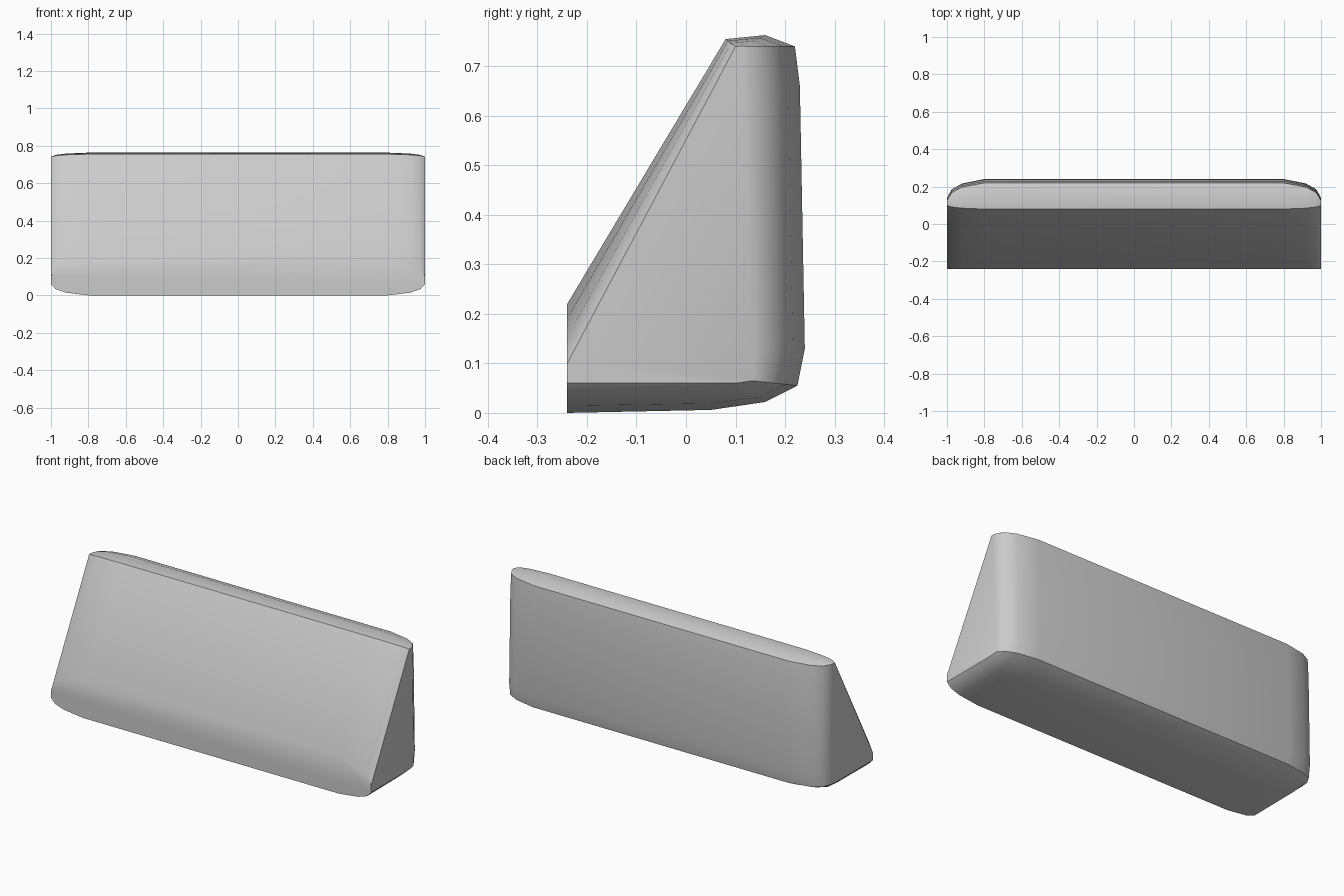
import bpy
import bmesh
import math

cube = bpy.data.objects.get("Cube")
if cube:
    bpy.data.objects.remove(cube, do_unlink=True)

grey = bpy.data.materials.new("light_grey")
grey.use_nodes = True
colour = (0.6, 0.6, 0.6, 1)
grey.diffuse_color = colour
grey.node_tree.nodes["Principled BSDF"].inputs["Base Color"].default_value = colour

# Side profiles (y, z): the full wedge, and the smaller flat end it rounds into
full = [(-0.24, 0), (0.05, 0.006), (0.16, 0.022), (0.225, 0.055), (0.24, 0.13),
        (0.23, 0.66), (0.22, 0.74), (0.16, 0.763), (0.08, 0.755), (-0.24, 0.22)]
end = [(-0.24, 0.06), (0.05, 0.06), (0.10, 0.06), (0.135, 0.065), (0.14, 0.13),
       (0.13, 0.6), (0.125, 0.74), (0.115, 0.741), (0.10, 0.74), (-0.24, 0.10)]

# Rounding of each end: x position and blend towards the end profile
half = [(0.8, 0), (0.92, 0.24), (0.975, 0.55), (1.0, 1)]
stations = [(-x, t) for x, t in reversed(half)] + half

bm = bmesh.new()
rings = []
for x, t in stations:
    rings.append([bm.verts.new((x, a[0] + (b[0] - a[0]) * t, a[1] + (b[1] - a[1]) * t))
                  for a, b in zip(full, end)])

# Skin around the wedge, except the flat front
n = len(full)
for r, s in zip(rings, rings[1:]):
    for i in range(n - 1):
        bm.faces.new((r[i], r[i + 1], s[i + 1], s[i]))

# Flat ends and one flat front face
bm.faces.new(rings[0])
bm.faces.new(rings[-1])
bm.faces.new([r[0] for r in rings] + [r[-1] for r in reversed(rings)])
bmesh.ops.recalc_face_normals(bm, faces=bm.faces)

mesh = bpy.data.meshes.new("wedge_block")
bm.to_mesh(mesh)
bm.free()
mesh.materials.append(grey)
wedge = bpy.data.objects.new("wedge_block", mesh)
bpy.context.collection.objects.link(wedge)

# Smooth the rounded edges, keep the crisp ones
bpy.ops.object.select_all(action="DESELECT")
wedge.select_set(True)
bpy.context.view_layer.objects.active = wedge
bpy.ops.object.shade_smooth_by_angle(angle=math.radians(35))
